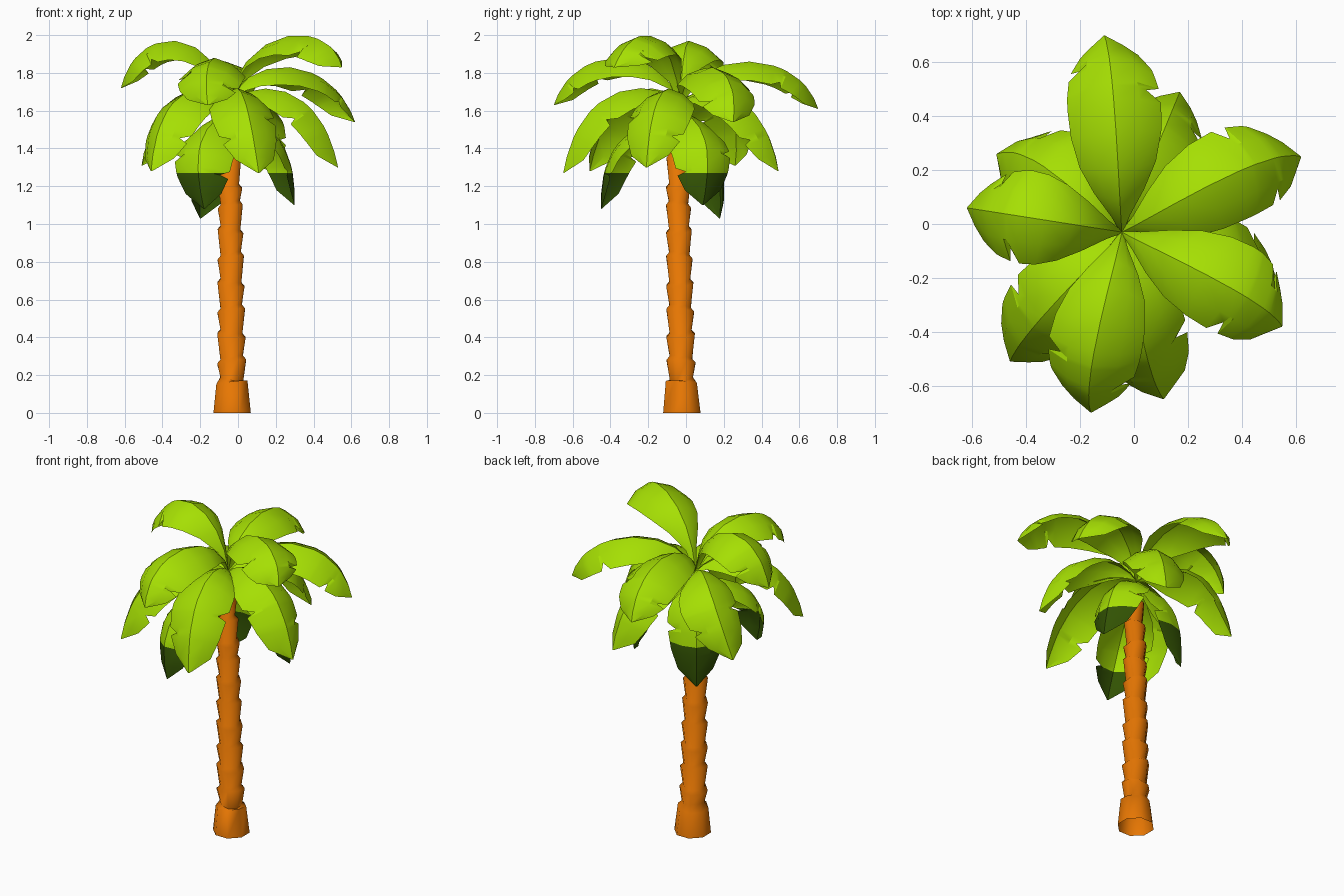
import bpy, bmesh, math
from mathutils import Vector

if "Cube" in bpy.data.objects:
    bpy.data.objects.remove(bpy.data.objects["Cube"])


def material(name, rgb):
    m = bpy.data.materials.new(name)
    m.diffuse_color = (*rgb, 1)
    m.use_nodes = True
    m.node_tree.nodes["Principled BSDF"].inputs["Base Color"].default_value = m.diffuse_color
    return m


bark = material("orange bark", (0.87, 0.20, 0.001))
green = material("leaf green", (0.38, 0.74, 0.001))
dark = material("dark leaf green", (0.032, 0.085, 0.001))


def make_object(name, bm, mats, angle):
    mesh = bpy.data.meshes.new(name)
    bm.to_mesh(mesh)
    bm.free()
    for m in mats:
        mesh.materials.append(m)
    ob = bpy.data.objects.new(name, mesh)
    bpy.context.collection.objects.link(ob)
    bpy.ops.object.select_all(action='DESELECT')
    ob.select_set(True)
    bpy.context.view_layer.objects.active = ob
    bpy.ops.object.shade_smooth_by_angle(angle=math.radians(angle))
    return ob


# Trunk: stacked octagonal collars, each flaring upwards with a tilted rim, open below
SIDES = 8
levels = [0.16, 0.27, 0.41, 0.54, 0.68, 0.82, 0.96, 1.09, 1.20, 1.34, 1.47]
profile = [(0, 0.107, 0), (levels[0], 0.089, 0.012)]
for i, (low, high) in enumerate(zip(levels, levels[1:])):
    shrink = 1 - 0.17 * low if low < 1.15 else 1.6 - 0.70 * low
    tilt = 0.014 * (-1) ** i
    profile.append((low + 0.02, 0.067 * shrink, -tilt))
    profile.append((high, 0.085 * shrink, tilt))
profile += [(1.50, 0.034, 0), (1.62, 0.016, 0)]
bm = bmesh.new()
rings = []
for z, r, tilt in profile:
    cx, cy = -0.031 - 0.009 * z, -0.022 - 0.016 * z
    ring = []
    for k in range(SIDES):
        a = 2 * math.pi * (k + 0.5) / SIDES
        z_tilted = z + tilt * math.cos(a + 0.6)
        ring.append(bm.verts.new((cx + r * math.cos(a), cy + r * math.sin(a), z_tilted)))
    rings.append(ring)
for a, b in zip(rings, rings[1:]):
    for k in range(SIDES):
        n = (k + 1) % SIDES
        bm.faces.new((a[k], a[n], b[n], b[k]))
bm.faces.new(rings[-1])
make_object("trunk", bm, [bark], 80)

# Leaf outline rows: position along rib, full half width, left and right cut
ROWS = [(0, .008, 1, 1), (.1, .035, 1, 1), (.22, .095, 1, 1), (.35, .145, 1, 1),
        (.5, .172, 1, 1), (.64, .178, 1, 1), (.70, .176, .72, 1), (.72, .174, 1, 1),
        (.81, .162, 1, 1), (.84, .157, 1, .7), (.86, .15, 1, 1),
        (.94, .115, 1, .9), (1, .004, 1, 1)]


def leaf(name, tip, mid_z, bend, base_z, near, reach, width=1.0, flip=False,
         dark_below=None):
    base, tip = Vector((-0.045, -0.03, base_z)), Vector(tip)
    flat = tip - base
    flat.z = 0
    side = Vector((-flat.y, flat.x, 0)).normalized()
    handle_z = (mid_z - (base.z + tip.z) / 8) / 0.75
    p1, p2 = base + flat * near, base + flat * reach + side * bend
    p1.z = p2.z = handle_z
    bm = bmesh.new()
    rows = []
    for t, w, left, right in ROWS:
        s = 1 - t
        p = s**3 * base + 3 * s * s * t * p1 + 3 * s * t * t * p2 + t**3 * tip
        tan = s * s * (p1 - base) + 2 * s * t * (p2 - p1) + t * t * (tip - p2)
        up = tan.cross(side).normalized()
        if flip:
            left, right = right, left
        w *= width
        offs = ((-w * left, -.6 * w * left), (-.55 * w, -.2 * w), (0, 0),
                (.55 * w, -.2 * w), (w * right, -.6 * w * right))
        rows.append([bm.verts.new(p + side * x + up * d) for x, d in offs])
    for a, b in zip(rows, rows[1:]):
        for k in range(4):
            bm.faces.new((a[k + 1], a[k], b[k], b[k + 1]))
    # drooping ends of the lowest leaves are dark
    if dark_below:
        bmesh.ops.bisect_plane(bm, geom=bm.verts[:] + bm.edges[:] + bm.faces[:],
                               plane_co=(0, 0, dark_below), plane_no=(0, 0, 1))
        for f in bm.faces:
            f.material_index = int(f.calc_center_median().z < dark_below)
    make_object(name, bm, [green, dark], 28)


# Upper crown: arching leaves (tip, height at mid length, sideways bend)
upper = [((0.55, -0.38, 1.83), 1.995, 0.06), ((0.62, 0.25, 1.54), 1.83, 0.09),
         ((-0.11, 0.70, 1.61), 1.86, -0.03), ((-0.62, 0.06, 1.72), 1.97, 0),
         ((-0.16, -0.70, 1.63), 1.88, -0.06)]
for i, (tip, mid, bend) in enumerate(upper):
    leaf(f"upper_leaf_{i + 1}", tip, mid, bend, 1.64, 0.14, 0.86, 0.98, i % 2 == 1)

# Middle crown: leaves bending down
middle = [((0.11, -0.65, 1.27), 1.70, -0.05), ((-0.46, -0.51, 1.28), 1.70, -0.04),
          ((-0.51, 0.26, 1.31), 1.68, -0.12), ((0.53, -0.21, 1.30), 1.70, 0),
          ((0.17, 0.49, 1.28), 1.68, 0)]
for i, (tip, mid, bend) in enumerate(middle):
    leaf(f"middle_leaf_{i + 1}", tip, mid, bend, 1.63, 0.2, 0.84, 0.96, i % 2 == 0)

# Lower crown: hanging leaves with dark ends
lower = [((-0.20, 0.18, 1.03), 1.49, 0), ((0.30, 0.09, 1.10), 1.51, 0.08),
         ((-0.18, -0.45, 1.08), 1.50, -0.10)]
for i, (tip, mid, bend) in enumerate(lower):
    leaf(f"lower_leaf_{i + 1}", tip, mid, bend, 1.61, 0.2, 1.12, 0.92, i == 1, 1.27)
